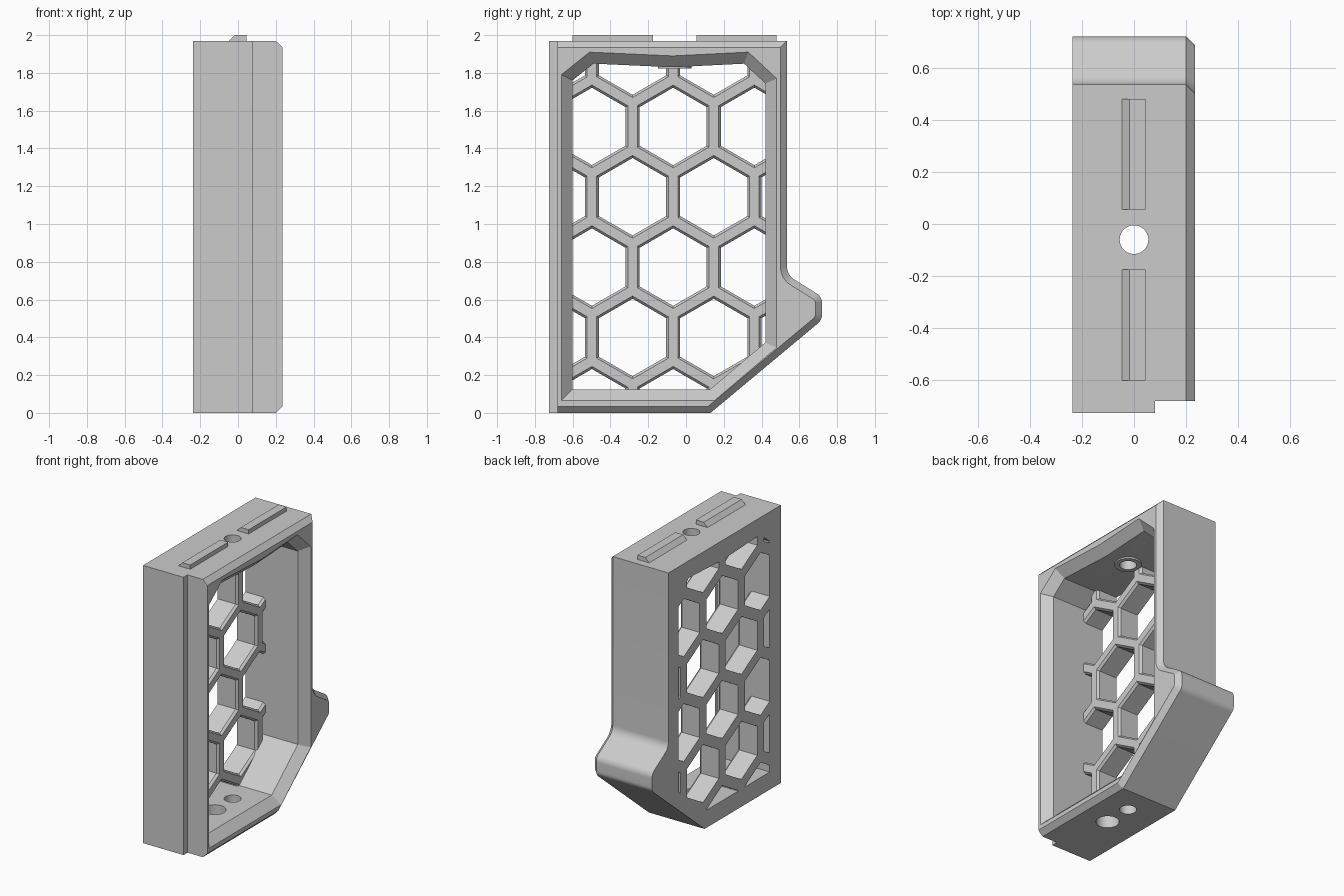
import bpy, bmesh, math
from mathutils import Vector

if "Cube" in bpy.data.objects:
    bpy.data.objects.remove(bpy.data.objects["Cube"])

grey = bpy.data.materials.new("light grey plastic")
grey.use_nodes = True
colour = (0.6, 0.6, 0.6, 1)
grey.diffuse_color = colour
grey.node_tree.nodes["Principled BSDF"].inputs["Base Color"].default_value = colour


def rounded(corners, steps=8):
    """Turn (y, z, radius) corners into an outline with arcs."""
    out = []
    for i, (y, z, r) in enumerate(corners):
        p = Vector((y, z))
        if not r:
            out.append(p)
            continue
        a = (Vector(corners[i - 1][:2]) - p).normalized()
        b = (Vector(corners[(i + 1) % len(corners)][:2]) - p).normalized()
        half = a.angle(b) / 2
        centre = p + (a + b).normalized() * r / math.sin(half)
        start = p + a * r / math.tan(half) - centre
        end = p + b * r / math.tan(half) - centre
        for k in range(steps + 1):
            out.append(centre + start.lerp(end, k / steps).normalized() * r)
    return out


def inset(outline, d):
    """Mitred inset of a counter-clockwise outline."""
    out = []
    for i, p in enumerate(outline):
        a = (p - outline[i - 1]).normalized()
        b = (outline[(i + 1) % len(outline)] - p).normalized()
        na, nb = Vector((-a.y, a.x)), Vector((-b.y, b.x))
        out.append(p + (na + nb) * d / (1 + na.dot(nb)))
    return out


def loft(bm, sections):
    """Closed solid through (x, outline) sections."""
    rings = [[bm.verts.new((x, p.x, p.y)) for p in o] for x, o in sections]
    n = len(rings[0])
    for r, s in zip(rings, rings[1:]):
        for i in range(n):
            bm.faces.new((r[i], r[(i + 1) % n], s[(i + 1) % n], s[i]))
    bm.faces.new(rings[0])
    bm.faces.new(rings[-1])


def finish(bm, name):
    bmesh.ops.recalc_face_normals(bm, faces=bm.faces)
    mesh = bpy.data.meshes.new(name)
    bm.to_mesh(mesh)
    bm.free()
    mesh.materials.append(grey)
    ob = bpy.data.objects.new(name, mesh)
    bpy.context.collection.objects.link(ob)
    return ob


def solid(name, *lofts):
    bm = bmesh.new()
    for sections in lofts:
        loft(bm, sections)
    return finish(bm, name)


def cylinder(name, y, r, z0, z1):
    bm = bmesh.new()
    bmesh.ops.create_cone(bm, cap_ends=True, segments=40, radius1=r, radius2=r, depth=z1 - z0)
    bmesh.ops.translate(bm, verts=bm.verts, vec=(0, y, (z0 + z1) / 2))
    return finish(bm, name)


def rect(y0, y1, z0, z1):
    return [Vector(p) for p in ((y0, z0), (y1, z0), (y1, z1), (y0, z1))]


def select(ob):
    bpy.ops.object.select_all(action='DESELECT')
    ob.select_set(True)
    bpy.context.view_layer.objects.active = ob


def cut(ob, *cutters):
    select(ob)
    for c in cutters:
        m = ob.modifiers.new("cut", 'BOOLEAN')
        m.operation, m.solver, m.object = 'DIFFERENCE', 'EXACT', c
        bpy.ops.object.modifier_apply(modifier=m.name)
    for c in cutters:
        bpy.data.objects.remove(c)


LEFT, RIGHT, PANEL = -0.237, 0.235, -0.08
HOLE_Y = -0.06

# Outer shell with a chamfered open edge and a rounded rear spur
outer = rounded([(-0.725, 0, 0), (0.13, 0, 0), (0.72, 0.492, 0.06), (0.72, 0.615, 0.06),
                 (0.535, 0.73, 0.08), (0.535, 1.97, 0), (-0.725, 1.97, 0)])
shell = solid("frame_shell", [(LEFT, outer), (0.2, outer), (RIGHT, inset(outer, 0.035))])

# Cavity with a sloping lip
rim = rounded([(-0.66, 0.065, 0), (0.15, 0.065, 0), (0.48, 0.345, 0), (0.48, 1.77, 0),
               (0.33, 1.91, 0), (-0.07, 1.89, 0), (-0.51, 1.91, 0), (-0.66, 1.79, 0)])
inner = inset(rim, 0.06)
cavity = solid("cavity_cutter", [(-0.3, inner), (0.175, inner), (RIGHT, rim),
                                 (RIGHT + 0.01, inset(rim, -0.01))])
rebate = solid("rebate_cutter", [(0.08, rect(-0.8, -0.68, -0.1, 2.1)),
                                 (0.4, rect(-0.8, -0.68, -0.1, 2.1))])
cut(shell, cavity, rebate,
    cylinder("top_hole_cutter", HOLE_Y, 0.055, 1.6, 2.2),
    cylinder("small_floor_hole_cutter", HOLE_Y, 0.055, -0.1, 0.3),
    cylinder("large_floor_hole_cutter", -0.265, 0.075, -0.1, 0.3))

# Honeycomb panel across the closed side
def hexagon(y, z, r):
    return [Vector((y + r * math.sin(k * math.pi / 3), z - r * math.cos(k * math.pi / 3)))
            for k in range(6)]

PITCH, R = 0.43, 0.205
cells = []
for row in range(6):
    z = 0.027 + row * PITCH * math.sqrt(3) / 2
    for col in range(-2, 3):
        y = -0.068 + (col + (row % 2) / 2) * PITCH
        cells.append([(x, hexagon(y, z, r)) for x, r in
                      ((-0.3, R), (PANEL - 0.016, R), (PANEL + 0.002, R + 0.016))])
panel = solid("honeycomb_panel", [(LEFT, inner), (PANEL, inner)])
cut(panel, solid("cell_cutter", *cells))

# Collar under the top hole
collar = cylinder("top_hole_collar", HOLE_Y, 0.088, 1.822, 1.9)
cut(collar, cylinder("collar_cutter", HOLE_Y, 0.055, 1.7, 2))

# Locating rails on top, bevelled on one side
for name, y0, y1 in (("front_rail", -0.6, -0.175), ("rear_rail", 0.055, 0.48)):
    solid(name, [(-0.047, rect(y0, y1, 1.96, 1.97)), (-0.017, rect(y0, y1, 1.96, 2)),
                 (0.045, rect(y0, y1, 1.96, 2))])

for ob in bpy.context.collection.objects:
    if ob.type == 'MESH' and grey.name in ob.data.materials:
        select(ob)
        bpy.ops.object.shade_smooth_by_angle(angle=math.radians(25))
